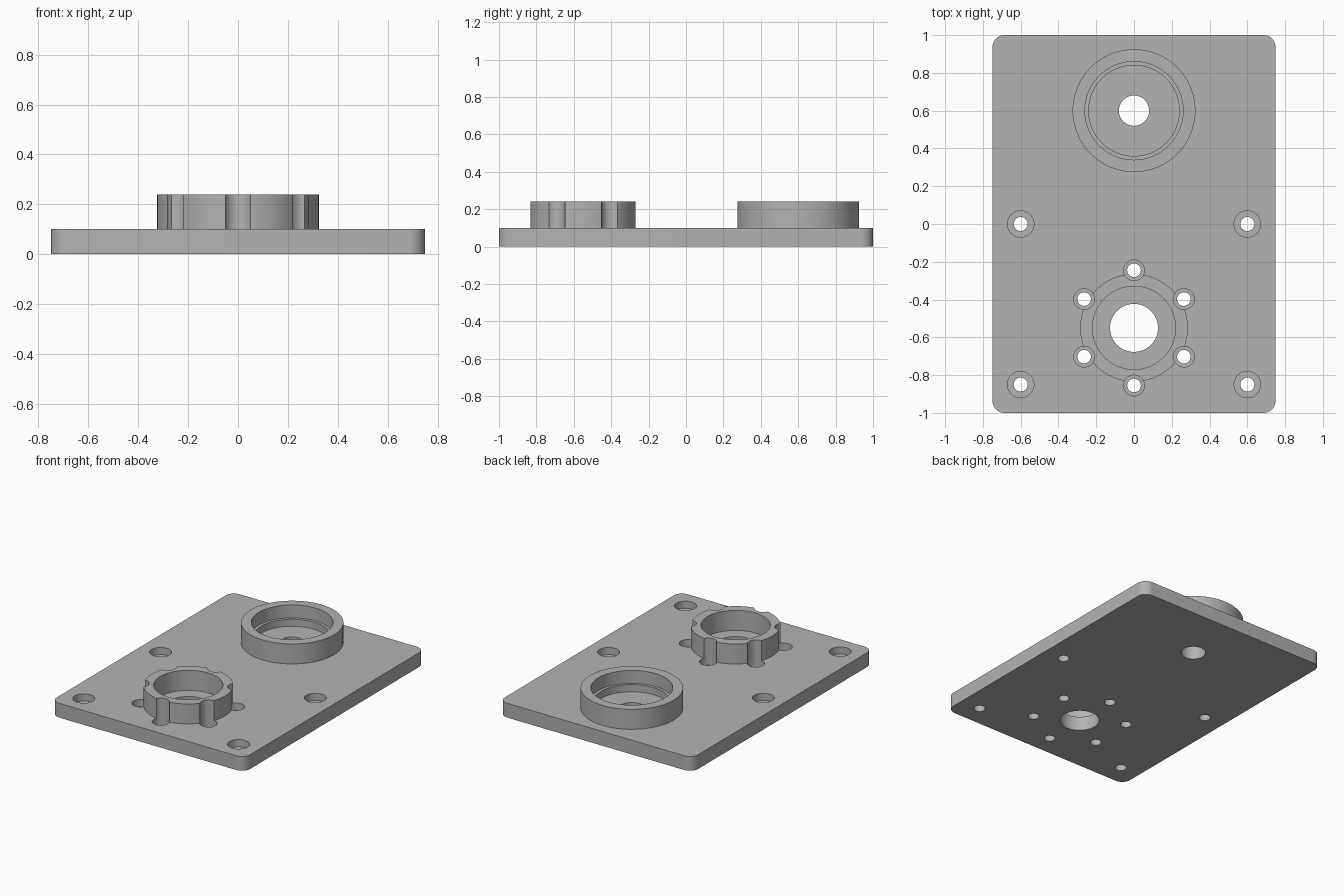
import bpy, bmesh, math

cube = bpy.data.objects.get("Cube")
if cube:
    bpy.data.objects.remove(cube, do_unlink=True)

grey = bpy.data.materials.new("machined_grey")
grey.use_nodes = True
colour = (0.45, 0.45, 0.45, 1)
grey.diffuse_color = colour
grey.node_tree.nodes["Principled BSDF"].inputs["Base Color"].default_value = colour


def add_object(name, bm):
    bmesh.ops.recalc_face_normals(bm, faces=bm.faces)
    mesh = bpy.data.meshes.new(name)
    bm.to_mesh(mesh)
    bm.free()
    mesh.materials.append(grey)
    obj = bpy.data.objects.new(name, mesh)
    bpy.context.collection.objects.link(obj)
    return obj


def turned(name, x, y, profile, sides=64):
    """Closed solid of revolution through (radius, height) points."""
    bm = bmesh.new()
    rings = []
    for r, z in profile:
        angles = [math.tau * i / sides for i in range(sides)]
        rings.append([bm.verts.new((x + r * math.cos(a), y + r * math.sin(a), z)) for a in angles])
    for low, high in zip(rings, rings[1:]):
        for i in range(sides):
            j = (i + 1) % sides
            bm.faces.new((low[i], low[j], high[j], high[i]))
    bm.faces.new(rings[0][::-1])
    bm.faces.new(rings[-1])
    return add_object(name, bm)


def combine(target, tool, operation):
    mod = target.modifiers.new(tool.name, "BOOLEAN")
    mod.operation = operation
    mod.solver = "EXACT"
    mod.object = tool
    bpy.context.view_layer.objects.active = target
    bpy.ops.object.modifier_apply(modifier=mod.name)
    bpy.data.objects.remove(tool, do_unlink=True)


# Dimensions
THICK, TOP, SEAT = 0.1, 0.24, 0.05
BELOW, ABOVE = -0.1, 0.4
REAR_Y, FRONT_Y = 0.6, -0.55

# Base plate with rounded corners
bm = bmesh.new()
bmesh.ops.create_cube(bm, size=1)
for v in bm.verts:
    v.co = (v.co.x * 1.5, v.co.y * 2, (v.co.z + 0.5) * THICK)
uprights = [e for e in bm.edges if abs(e.verts[0].co.z - e.verts[1].co.z) > 0.01]
bmesh.ops.bevel(bm, geom=uprights, offset=0.065, segments=10, profile=0.5, affect="EDGES")
plate = add_object("mounting_plate", bm)

# Raised bosses
combine(plate, turned("rear_boss", 0, REAR_Y, [(0.325, SEAT), (0.325, TOP)], 96), "UNION")
combine(plate, turned("front_boss", 0, FRONT_Y, [(0.285, SEAT), (0.285, TOP)], 96), "UNION")

# Stepped pocket and bore in the rear boss
combine(plate, turned("rear_pocket", 0, REAR_Y, [
    (0.08, BELOW), (0.08, THICK), (0.24, THICK), (0.24, 0.15), (0.26, 0.15), (0.26, ABOVE)], 96),
    "DIFFERENCE")

# Pocket and bore in the front boss
combine(plate, turned("front_pocket", 0, FRONT_Y, [
    (0.127, BELOW), (0.127, THICK), (0.22, THICK), (0.22, ABOVE)], 96), "DIFFERENCE")


def counterbore(name, x, y, hole, head):
    combine(plate, turned(name, x, y, [
        (hole, BELOW), (hole, SEAT), (head, SEAT), (head, ABOVE)], 40), "DIFFERENCE")


# Ring of screw holes that scallop the front boss
for k in range(6):
    a = math.radians(30 + 60 * k)
    counterbore("boss_screw_hole", 0.305 * math.cos(a), FRONT_Y + 0.305 * math.sin(a), 0.036, 0.055)

# Four plate fixing holes
for x in (-0.6, 0.6):
    for y in (0, -0.85):
        counterbore("plate_screw_hole", x, y, 0.037, 0.07)

# Smooth curved walls, crisp edges
bpy.ops.object.select_all(action="DESELECT")
plate.select_set(True)
bpy.context.view_layer.objects.active = plate
bpy.ops.object.shade_smooth_by_angle(angle=math.radians(30))
